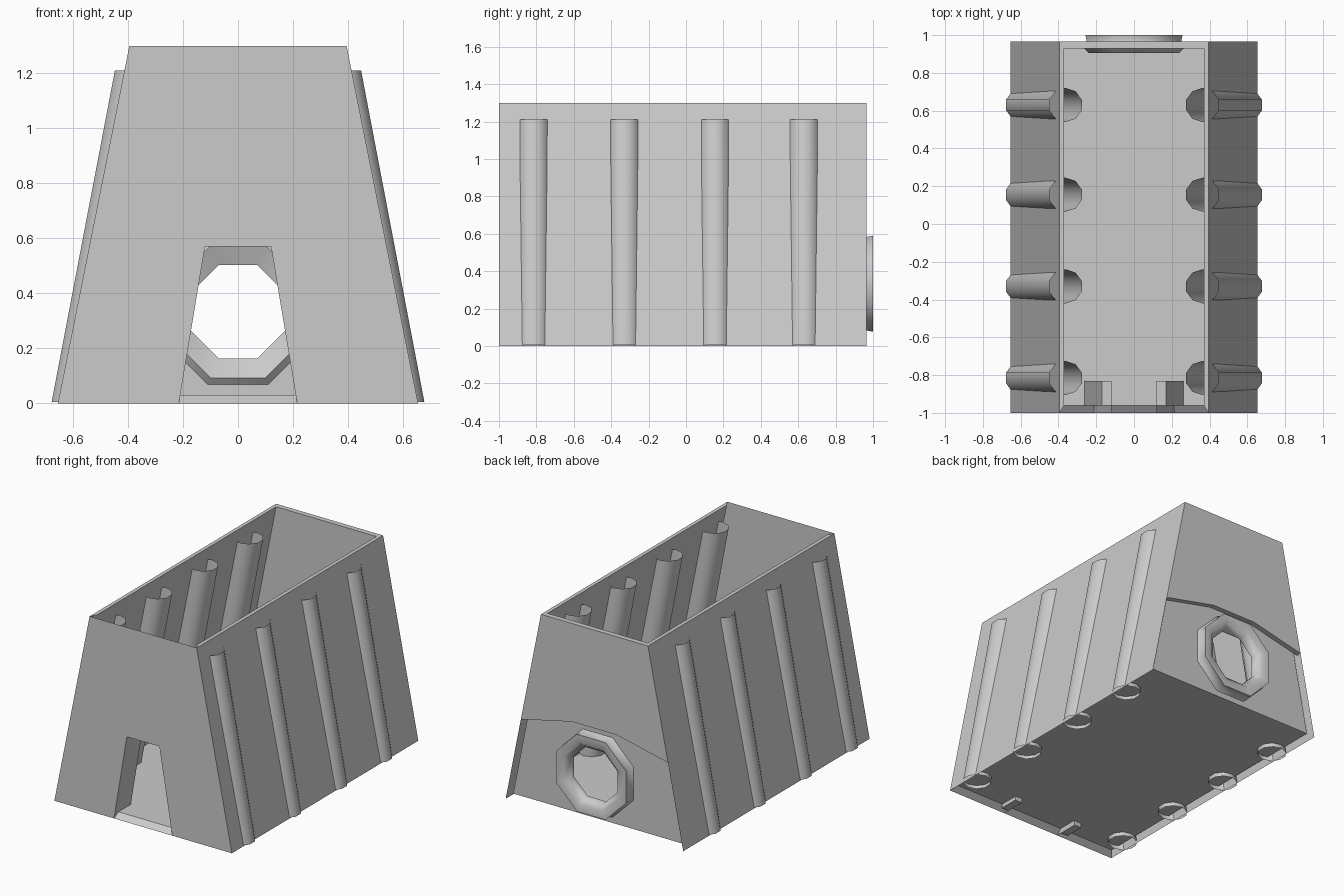
import bpy
import bmesh
from math import sin, cos, pi, radians

cube = bpy.data.objects.get("Cube")
if cube:
    bpy.data.objects.remove(cube, do_unlink=True)

grey = bpy.data.materials.new("light grey")
grey.use_nodes = True
grey.diffuse_color = (0.6, 0.6, 0.6, 1)
grey.node_tree.nodes["Principled BSDF"].inputs["Base Color"].default_value = (0.6, 0.6, 0.6, 1)

H = 1.3                  # overall height
FRONT, BACK = -1, 0.965  # outer shell
IN_FRONT, IN_BACK = -0.96, 0.93
FLOOR = 0.03
RING_Z = 0.333


def outer(z):
    return 0.655 - 0.2 * z


def inner(z):
    return 0.63 - 0.2 * z


def finish(name, bm, smooth=None):
    bmesh.ops.recalc_face_normals(bm, faces=bm.faces)
    me = bpy.data.meshes.new(name)
    bm.to_mesh(me)
    bm.free()
    me.materials.append(grey)
    ob = bpy.data.objects.new(name, me)
    bpy.context.collection.objects.link(ob)
    if smooth:
        bpy.ops.object.select_all(action='DESELECT')
        ob.select_set(True)
        bpy.context.view_layer.objects.active = ob
        bpy.ops.object.shade_smooth_by_angle(angle=radians(smooth))
    return ob


def sheets(name, polys):
    """Object made of flat polygons."""
    bm = bmesh.new()
    for p in polys:
        bm.faces.new([bm.verts.new(c) for c in p])
    bmesh.ops.remove_doubles(bm, verts=bm.verts, dist=0.0005)
    return finish(name, bm)


def skin(bm, rings, closed=False):
    """Quads between matching vertex rings."""
    rings = [[bm.verts.new(c) for c in r] for r in rings]
    pairs = list(zip(rings, rings[1:]))
    if closed:
        pairs.append((rings[-1], rings[0]))
    for a, b in pairs:
        n = len(a)
        for i in range(n):
            j = (i + 1) % n
            bm.faces.new((a[i], a[j], b[j], b[i]))
    return rings


def octagon(apothem, y):
    r = apothem / cos(pi / 8)
    return [(r * cos(pi / 8 + k * pi / 4), y, RING_Z + r * sin(pi / 8 + k * pi / 4))
            for k in range(8)]


def mirror(points):
    return [(-x, y, z) for x, y, z in points]


# Front wall with the tapered doorway
half = [(0, FRONT, H), (outer(H), FRONT, H), (outer(0), FRONT, 0),
        (0.215, FRONT, 0), (0.12, FRONT, 0.57)]
sheets("front_wall", [half[1:] + mirror(half[1:])[::-1]])

# Side walls: outer skin, inner skin and rim
for side, flip in (("left", lambda p: p), ("right", mirror)):
    o_front, o_back = (outer(H), FRONT, H), (outer(H), BACK, H)
    i_front, i_back = (inner(H), IN_FRONT, H), (inner(H), IN_BACK, H)
    low_front = (outer(0), FRONT, 0)
    floor_front = (inner(FLOOR), IN_FRONT, FLOOR)
    floor_back = (inner(FLOOR), IN_BACK, FLOOR)
    polys = [[o_front, o_back, (outer(0), BACK, 0), low_front],
             [i_front, i_back, floor_back, floor_front],
             [o_front, i_front, floor_front, low_front],
             [o_front, o_back, i_back, i_front]]
    sheets(side + "_wall", [flip(p) for p in polys])

# Upper back panel with arched lower edge, ledge and rim
arch = [(outer(0.56), 0.56), (0.165, 0.645), (-0.165, 0.645), (-outer(0.56), 0.56)]
panel = [(x, BACK, z) for x, z in arch]
polys = [[(outer(H), BACK, H)] + panel + [(-outer(H), BACK, H)]]
for (x1, z1), (x2, z2) in zip(arch, arch[1:]):
    polys.append([(x1, BACK, z1), (x2, BACK, z2), (x2, IN_BACK, z2), (x1, IN_BACK, z1)])
rim = [(outer(H), BACK, H), (inner(H), IN_BACK, H)]
polys.append(rim + mirror(rim)[::-1])
sheets("back_upper_panel", polys)

# Inner back wall with the round opening
bm = bmesh.new()
edge = [(inner(H), IN_BACK, H), (inner(FLOOR), IN_BACK, FLOOR)]
for loop in (edge + mirror(edge)[::-1], octagon(0.2, IN_BACK)):
    vs = [bm.verts.new(c) for c in loop]
    for i, v in enumerate(vs):
        bm.edges.new((v, vs[(i + 1) % len(vs)]))
bmesh.ops.triangle_fill(bm, edges=bm.edges[:], use_beauty=True)
bmesh.ops.dissolve_limit(bm, angle_limit=0.01, verts=bm.verts, edges=bm.edges)
finish("inner_back_wall", bm)

# Floor with a short ramp at the front
fl_b = [(inner(FLOOR), IN_BACK, FLOOR), (-inner(FLOOR), IN_BACK, FLOOR)]
fl_f = [(-inner(FLOOR), IN_FRONT, FLOOR), (inner(FLOOR), IN_FRONT, FLOOR)]
sheets("floor", [fl_b + fl_f,
                 fl_f + [(outer(0), FRONT, 0), (-outer(0), FRONT, 0)]])

# Ring around the back opening
profile = [(0.24, 0.905), (0.265, 0.93), (0.25, 0.965), (0.257, 1.0),
           (0.205, 1.0), (0.17, 0.965), (0.17, 0.935)]
bm = bmesh.new()
skin(bm, [octagon(r, y) for r, y in profile], closed=True)
finish("back_ring", bm, 50)

# Door jambs
for side, s in (("left", 1), ("right", -1)):
    bm = bmesh.new()
    section = [(0.215, 0), (0.12, 0.57), (0.17, 0.57), (0.268, 0)]
    ends = skin(bm, [[(s * x, y, z) for x, z in section] for y in (IN_FRONT, -0.83)])
    for e in ends:
        bm.faces.new(e)
    front = [bm.verts.new((s * x, FRONT, z)) for x, z in section[:2]]
    bm.faces.new((front[0], front[1], ends[0][1], ends[0][0]))
    finish(side + "_door_jamb", bm)

# Leaning open tubes set into the side walls
for side, s in (("left", 1), ("right", -1)):
    for n, y in enumerate((-0.815, -0.33, 0.155, 0.63)):
        bm = bmesh.new()
        rings = []
        for cx, z in ((0.592, 0.005), (0.362, 1.21)):
            rings.append([(s * (cx + 0.09 * sin(k * pi / 5)), y + 0.09 * cos(k * pi / 5), z)
                          for k in range(10)])
        skin(bm, rings)
        finish(f"{side}_tube_{n + 1}", bm, 50)
